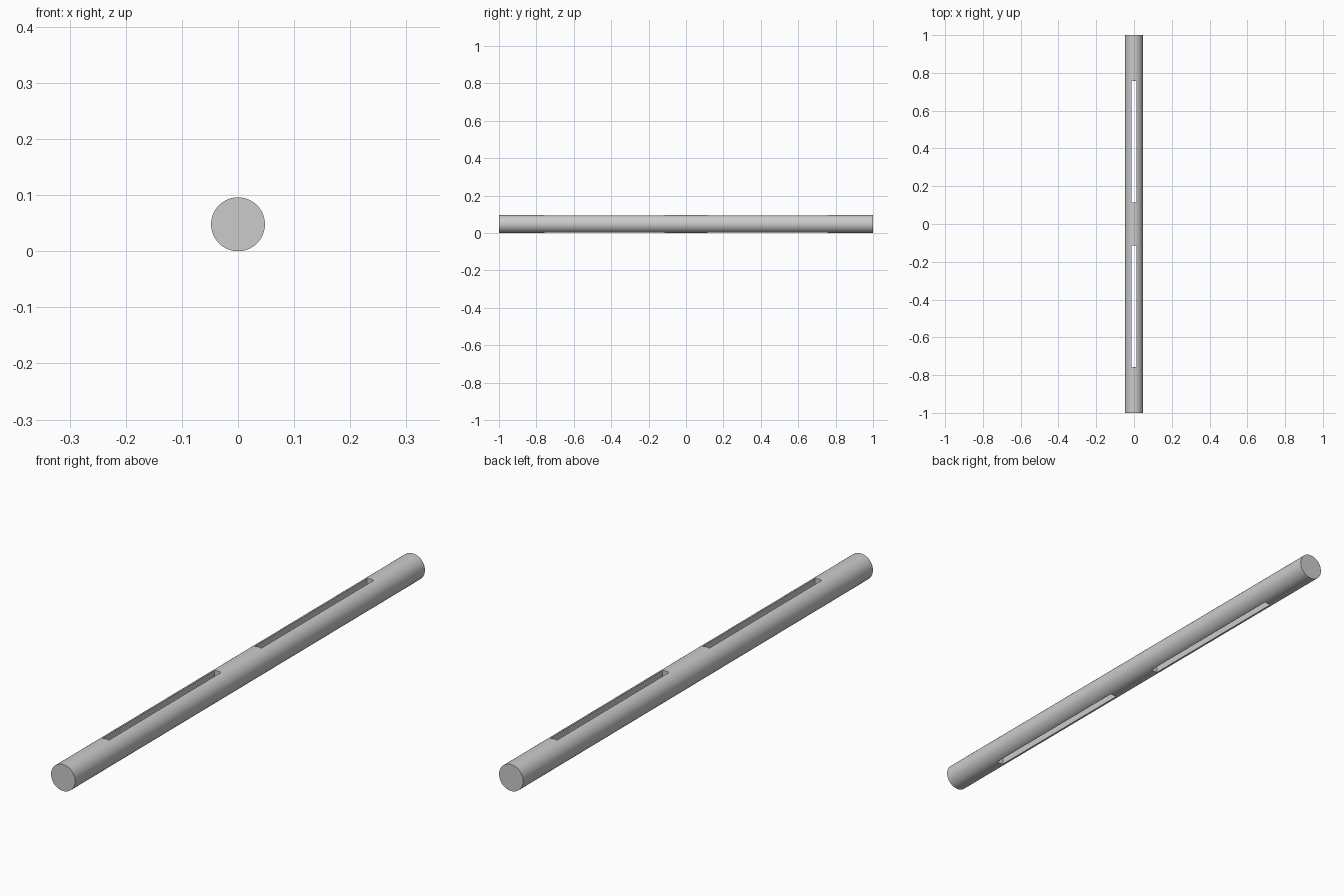
import bpy, math

if "Cube" in bpy.data.objects:
    bpy.data.objects.remove(bpy.data.objects["Cube"])

R, LENGTH = 0.048, 2.0
SLOT_W, SLOT_IN, SLOT_OUT = 0.026, 0.115, 0.757

# Solid round bar lying along y
bpy.ops.mesh.primitive_cylinder_add(vertices=96, radius=R, depth=LENGTH,
                                    location=(0, 0, R), rotation=(math.pi / 2, 0, 0))
bar = bpy.context.object
bar.name = "slotted_bar"
bpy.ops.object.transform_apply(location=True, rotation=True, scale=True)


# Long vertical slot cut right through the bar
def cut_slot(side):
    bpy.ops.mesh.primitive_cube_add(size=1, location=(0, side * (SLOT_IN + SLOT_OUT) / 2, R))
    cutter = bpy.context.object
    cutter.name = "slot_cutter"
    cutter.hide_render = True
    cutter.scale = (SLOT_W, SLOT_OUT - SLOT_IN, 4 * R)
    bpy.ops.object.transform_apply(location=True, rotation=True, scale=True)
    mod = bar.modifiers.new("slot", 'BOOLEAN')
    mod.operation = 'DIFFERENCE'
    mod.solver = 'EXACT'
    mod.object = cutter
    bpy.ops.object.select_all(action='DESELECT')
    bar.select_set(True)
    bpy.context.view_layer.objects.active = bar
    bpy.ops.object.modifier_apply(modifier=mod.name)
    bpy.data.objects.remove(cutter)


for side in (-1, 1):
    cut_slot(side)

bpy.ops.object.shade_smooth_by_angle(angle=math.radians(30))
